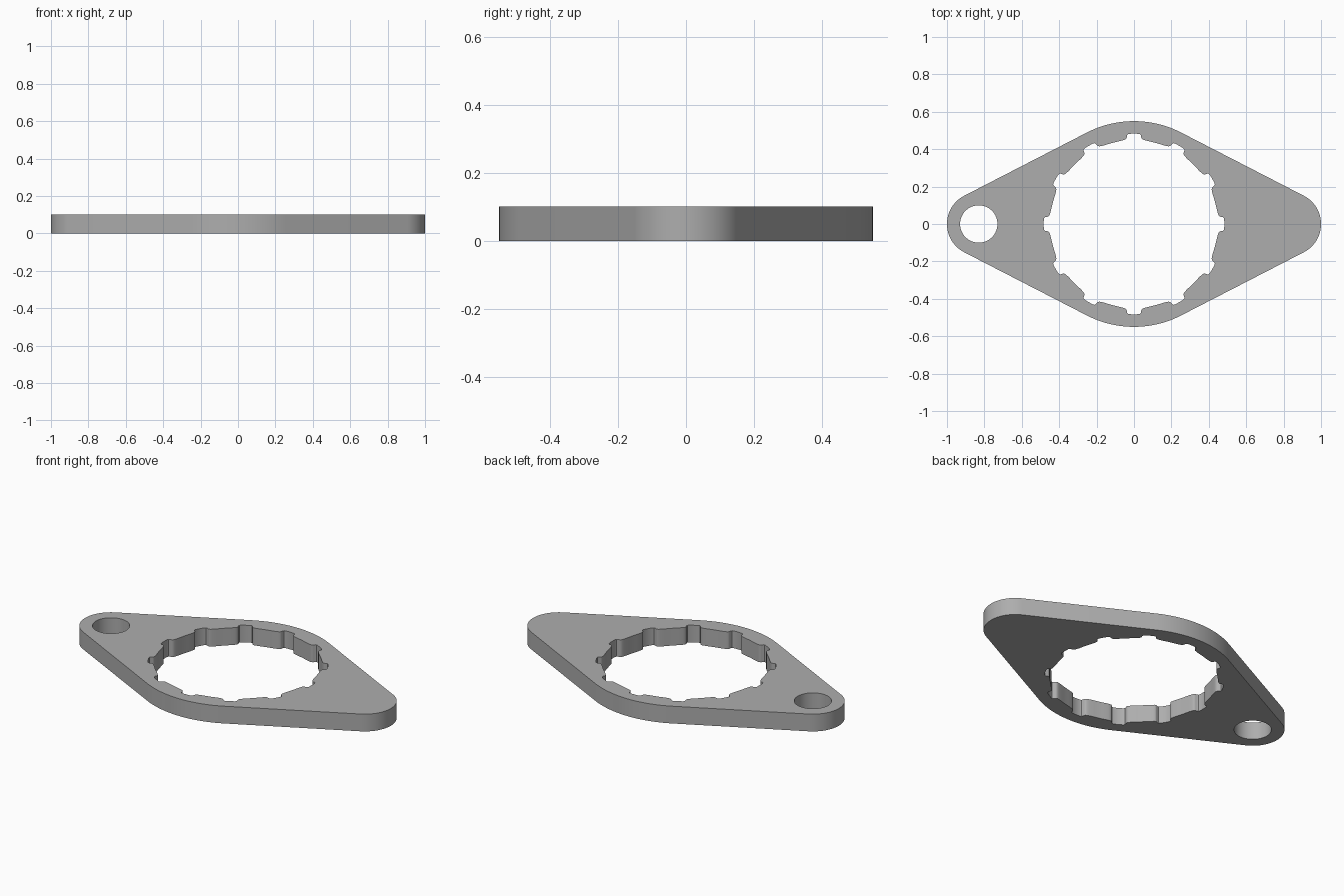
import bpy, bmesh
from math import sin, cos, asin, pi, radians

if "Cube" in bpy.data.objects:
    bpy.data.objects.remove(bpy.data.objects["Cube"], do_unlink=True)

THICK = 0.102
BODY_R, END_R = 0.55, 0.17
END_X = 1 - END_R


def arc(cx, r, a0, a1, n):
    """Points along an arc centred on the x axis."""
    return [(cx + r * cos(a0 + (a1 - a0) * i / n), r * sin(a0 + (a1 - a0) * i / n))
            for i in range(n + 1)]


# Outer outline: centre disc and two end discs joined by tangent lines
t = pi / 2 - asin((BODY_R - END_R) / END_X)
outline = (arc(END_X, END_R, -t, t, 32) + arc(0, BODY_R, t, pi - t, 32)
           + arc(-END_X, END_R, pi - t, pi + t, 32)
           + arc(0, BODY_R, pi + t, 2 * pi - t, 32))

# Splined bore: twelve rounded slots, mirrored about each slot centre
half_slot = [(0, .483), (3.2, .483), (4.1, .480), (4.6, .474), (4.8, .464),
             (5.3, .458), (6.2, .454), (7.5, .452), (9, .450), (12, .449)]
slot = [(-a, r) for a, r in half_slot[:0:-1]] + half_slot + [(15, .449)]
bore = []
for k in range(12):
    for a, r in slot:
        a = radians(a + 30 * k)
        bore.append((r * cos(a), r * sin(a)))

# Single bolt hole at the right end
bolt_hole = arc(-END_X, 0.1, 0, 2 * pi, 48)[:-1]

# Fill the flat profile and extrude it into a plate
bm = bmesh.new()
for loop in (outline, bore, bolt_hole):
    vs = [bm.verts.new((x, y, 0)) for x, y in loop]
    for i, v in enumerate(vs):
        bm.edges.new((v, vs[(i + 1) % len(vs)]))
bmesh.ops.triangle_fill(bm, edges=bm.edges[:], use_beauty=True, normal=(0, 0, 1))
ext = bmesh.ops.extrude_face_region(bm, geom=bm.faces[:], use_keep_orig=True)
top = [g for g in ext["geom"] if isinstance(g, bmesh.types.BMVert)]
bmesh.ops.translate(bm, verts=top, vec=(0, 0, THICK))
bmesh.ops.recalc_face_normals(bm, faces=bm.faces[:])
bmesh.ops.dissolve_limit(bm, angle_limit=radians(0.5), verts=[],
                         edges=[e for e in bm.edges if len(e.link_faces) == 2
                                and all(abs(f.normal.z) > .9 for f in e.link_faces)])
mesh = bpy.data.meshes.new("flange_plate")
bm.to_mesh(mesh)
bm.free()

plate = bpy.data.objects.new("flange_plate", mesh)
bpy.context.collection.objects.link(plate)

# Plain grey metal
grey = bpy.data.materials.new("plain_grey")
grey.use_nodes = True
color = (0.42, 0.42, 0.42, 1)
grey.diffuse_color = color
grey.node_tree.nodes["Principled BSDF"].inputs["Base Color"].default_value = color
mesh.materials.append(grey)

bpy.ops.object.select_all(action='DESELECT')
plate.select_set(True)
bpy.context.view_layer.objects.active = plate
bpy.ops.object.shade_smooth_by_angle(angle=radians(30))
